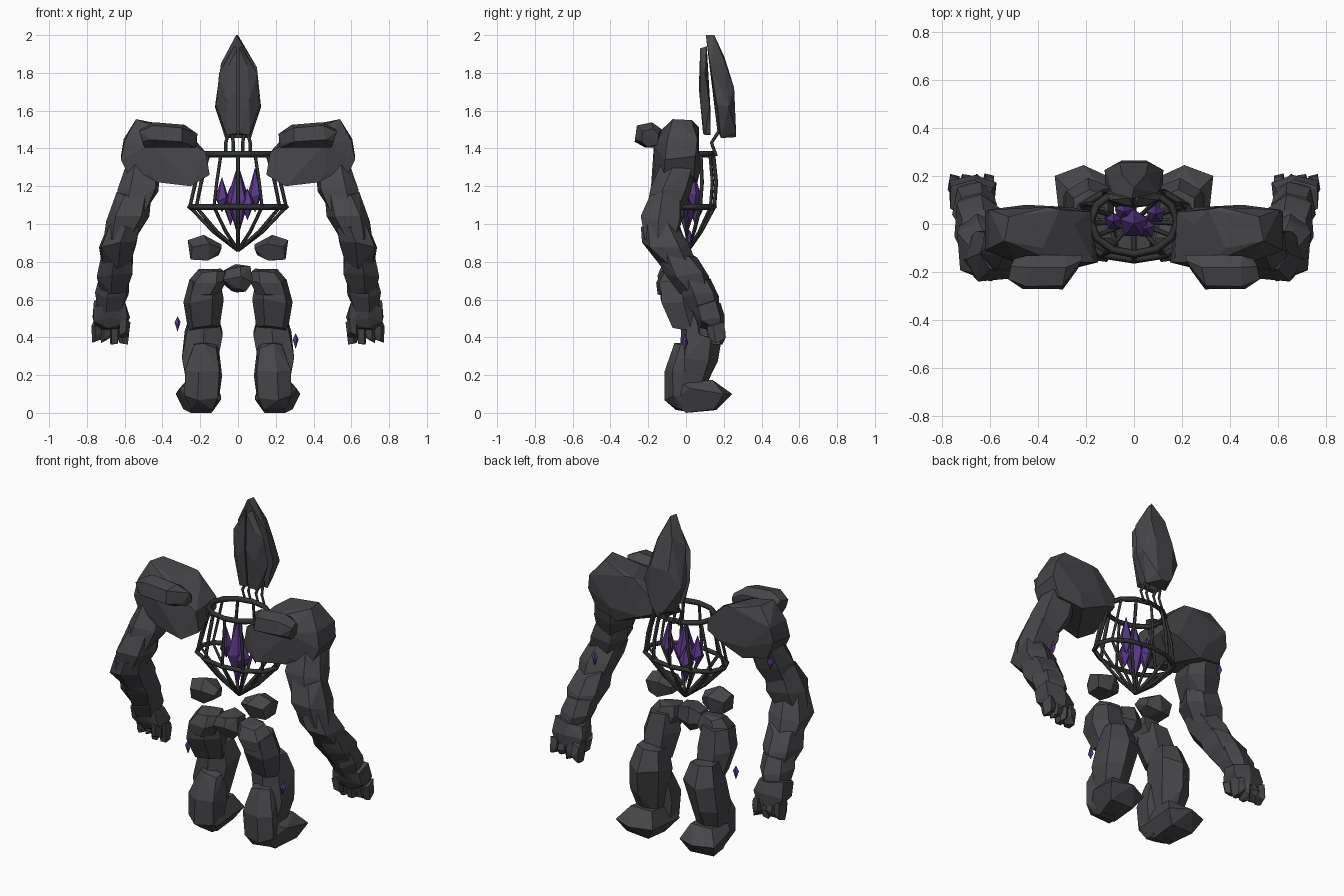
import bpy, bmesh, math, random


def material(name, rgb):
    m = bpy.data.materials.new(name)
    m.diffuse_color = (*rgb, 1)
    return m


STONE = material("dark_stone", (0.062, 0.060, 0.066))
IRON = material("cage_iron", (0.030, 0.033, 0.032))
CRYSTAL = material("purple_crystal", (0.10, 0.038, 0.235))


def hull(name, pts, mat):
    """Flat faceted convex solid around a set of points."""
    bm = bmesh.new()
    for p in pts:
        bm.verts.new(p)
    bmesh.ops.convex_hull(bm, input=bm.verts)
    loose = [v for v in bm.verts if not v.link_faces]
    bmesh.ops.delete(bm, geom=loose, context='VERTS')
    bmesh.ops.dissolve_limit(bm, angle_limit=math.radians(8), verts=bm.verts, edges=bm.edges)
    bmesh.ops.recalc_face_normals(bm, faces=bm.faces)
    me = bpy.data.meshes.new(name)
    bm.to_mesh(me)
    bm.free()
    me.materials.append(mat)
    ob = bpy.data.objects.new(name, me)
    bpy.context.collection.objects.link(ob)
    return ob


def boxy(t):
    return math.copysign(abs(t) ** 0.75, t)


def rock(name, rings, n=6, axis='z', seed=1, both=True):
    """Chiselled stone: jittered rings (x, y, z, r1, r2) across an axis, optionally mirrored."""
    rng = random.Random(seed)
    pts = []
    ph = rng.uniform(0.1, 1.2)
    for x, y, z, r1, r2 in rings:
        for i in range(n):
            a = ph + 2 * math.pi * i / n
            k = 1.05 + rng.uniform(-0.07, 0.07)
            u, v = r1 * k * boxy(math.cos(a)), r2 * k * boxy(math.sin(a))
            w = rng.uniform(-0.018, 0.018)
            pts.append((x + u, y + v, z + w) if axis == 'z' else (x + w, y + u, z + v))
    if not both:
        return hull(name, pts, STONE)
    hull("right_" + name, pts, STONE)
    hull("left_" + name, [(-x, y, z) for x, y, z in pts], STONE)


def rod(name, pts, r=0.008, closed=False):
    """Thin square bar along a path."""
    cu = bpy.data.curves.new(name, 'CURVE')
    cu.dimensions = '3D'
    cu.bevel_depth = r
    cu.bevel_resolution = 0
    cu.use_fill_caps = True
    sp = cu.splines.new('POLY')
    sp.points.add(len(pts) - 1)
    for p, co in zip(sp.points, pts):
        p.co = (*co, 1)
    sp.use_cyclic_u = closed
    cu.materials.append(IRON)
    ob = bpy.data.objects.new(name, cu)
    bpy.context.collection.objects.link(ob)


def crystal(name, x, y, z0, zm, z1, r, n=5):
    pts = [(x, y, z0), (x, y, z1)]
    for i in range(n):
        a = 2 * math.pi * (i + 0.25) / n
        pts.append((x + r * math.cos(a), y + r * math.sin(a), zm + 0.01 * (-1) ** i))
    hull(name, pts, CRYSTAL)


for s, side in ((1, "right"), (-1, "left")):
    # Shoulders: a wedge towards the chest and a taller outer boulder
    wedge = [(0.17, -0.16, 1.38), (0.15, -0.16, 1.26), (0.18, 0.05, 1.39), (0.18, 0.05, 1.32),
             (0.25, -0.185, 1.20), (0.26, 0.07, 1.29), (0.42, -0.16, 1.22), (0.42, 0.06, 1.22),
             (0.32, -0.16, 1.47), (0.31, 0.06, 1.51), (0.25, 0.0, 1.47), (0.46, -0.17, 1.42),
             (0.54, -0.07, 1.555), (0.52, 0.03, 1.55), (0.60, -0.10, 1.44), (0.605, 0.06, 1.45),
             (0.62, -0.11, 1.34), (0.62, 0.05, 1.36), (0.46, -0.16, 1.27), (0.45, 0.08, 1.30),
             (0.57, -0.12, 1.24), (0.57, 0.04, 1.25), (0.36, 0.07, 1.51), (0.38, -0.10, 1.51)]
    hull(side + "_shoulder", [(s * x, y, z) for x, y, z in wedge], STONE)
    # Feet, blunt at the far end
    foot = [(0.09, -0.07, 0.07), (0.24, -0.08, 0.06), (0.12, -0.04, 0.16), (0.26, -0.03, 0.16),
            (0.31, 0.02, 0.13), (0.13, 0.14, 0.175), (0.27, 0.14, 0.175), (0.33, 0.20, 0.10),
            (0.21, 0.245, 0.10), (0.09, 0.19, 0.09), (0.14, 0.0, 0.0), (0.25, 0.0, 0.0),
            (0.14, 0.16, 0.015), (0.29, 0.15, 0.02)]
    hull(side + "_foot", [(s * x, y, z) for x, y, z in foot], STONE)
rock("shoulder_lump", [(0.23, -0.16, 1.44, 0.03, 0.035), (0.30, -0.20, 1.465, 0.068, 0.06),
                       (0.45, -0.20, 1.475, 0.068, 0.06), (0.51, -0.19, 1.455, 0.045, 0.045)],
     axis='x', seed=8)

# Arms: a chain of overlapping stones
rock("upper_arm", [(0.51, -0.04, 1.30, 0.09, 0.09), (0.53, -0.085, 1.18, 0.11, 0.105),
                   (0.56, -0.115, 1.08, 0.085, 0.085)], seed=5)
rock("arm_middle", [(0.55, -0.11, 1.16, 0.085, 0.08), (0.585, -0.13, 1.03, 0.11, 0.11),
                    (0.62, -0.135, 0.93, 0.085, 0.085)], seed=6)
rock("elbow", [(0.605, -0.145, 1.00, 0.085, 0.09), (0.635, -0.11, 0.89, 0.10, 0.125),
               (0.645, -0.035, 0.78, 0.08, 0.09)], seed=7)
rock("forearm", [(0.64, -0.05, 0.84, 0.085, 0.10), (0.65, 0.01, 0.735, 0.097, 0.11),
                 (0.66, 0.055, 0.64, 0.07, 0.08)], seed=9)
rock("lower_forearm", [(0.655, 0.045, 0.70, 0.075, 0.085), (0.665, 0.08, 0.62, 0.088, 0.09),
                       (0.675, 0.105, 0.54, 0.065, 0.07)], seed=10)
rock("hand", [(0.68, 0.105, 0.58, 0.09, 0.075), (0.675, 0.125, 0.50, 0.10, 0.08),
              (0.675, 0.14, 0.45, 0.08, 0.06)], seed=11)
for i in range(4):
    fx = 0.605 + i * 0.048
    rock(f"finger_{i + 1}", [(fx, 0.155, 0.47, 0.026, 0.045), (fx, 0.165, 0.415, 0.028, 0.045),
                             (fx, 0.165, 0.378, 0.022, 0.033)], n=5, seed=20 + i)
rock("thumb", [(0.60, 0.085, 0.48, 0.03, 0.03), (0.605, 0.095, 0.41, 0.025, 0.028)], n=5, seed=30)

# Pelvis and the stones floating at the waist
rock("pelvis", [(0, -0.075, 0.655, 0.04, 0.045), (0, -0.075, 0.71, 0.085, 0.075),
                (0, -0.07, 0.77, 0.07, 0.06)], seed=12, both=False)
rock("waist_stone", [(0.10, -0.05, 0.86, 0.05, 0.03), (0.17, -0.05, 0.87, 0.085, 0.07),
                     (0.25, -0.05, 0.86, 0.06, 0.05)], axis='x', n=5, seed=13)

# Legs
rock("hip", [(0.14, -0.065, 0.755, 0.065, 0.06), (0.155, -0.07, 0.70, 0.095, 0.085),
             (0.185, -0.065, 0.62, 0.085, 0.08)], seed=14)
rock("thigh", [(0.175, -0.05, 0.70, 0.08, 0.085), (0.185, -0.035, 0.59, 0.10, 0.105),
               (0.18, 0.01, 0.45, 0.075, 0.085)], seed=15)
rock("calf", [(0.18, 0.06, 0.54, 0.075, 0.08), (0.185, 0.075, 0.42, 0.105, 0.105),
              (0.20, 0.06, 0.28, 0.10, 0.10), (0.20, 0.03, 0.14, 0.07, 0.07)], seed=16)
rock("shin", [(0.17, 0.0, 0.36, 0.065, 0.06), (0.185, -0.03, 0.21, 0.095, 0.085),
              (0.19, -0.03, 0.08, 0.09, 0.075), (0.19, -0.01, 0.02, 0.06, 0.055)], seed=17)

# Head: a thin split mask in front of a long leaning block
back = [(-0.01, 0.105, 2.0), (0.0, 0.15, 2.0), (-0.09, 0.13, 1.85), (0.10, 0.13, 1.83),
        (-0.05, 0.205, 1.88), (0.05, 0.205, 1.86), (0.0, 0.165, 1.5)]
for s, side in ((1, "right"), (-1, "left")):
    back += [(s * x, y, z) for x, y, z in (
        (0.12, 0.165, 1.63), (0.122, 0.225, 1.62), (0.06, 0.255, 1.72),
        (0.05, 0.265, 1.49), (0.068, 0.185, 1.455), (0.02, 0.265, 1.46))]
    mask = [(0.004, 0.075, 1.93), (0.02, 0.11, 1.94), (0.004, 0.068, 1.72), (0.05, 0.075, 1.84),
            (0.10, 0.10, 1.80), (0.06, 0.075, 1.65), (0.115, 0.125, 1.63), (0.004, 0.13, 1.6),
            (0.004, 0.09, 1.48), (0.06, 0.10, 1.47), (0.07, 0.13, 1.48), (0.004, 0.13, 1.47)]
    hull(side + "_mask_half", [(s * x, y, z) for x, y, z in mask], STONE)
    # Neck rods
    for j, (x0, x1) in enumerate(((0.025, 0.035), (0.065, 0.045))):
        rod(f"{side}_neck_rod_{j + 1}", [(s * x0, 0.16, 1.36), (s * x0, 0.135, 1.43),
                                         (s * x1, 0.18, 1.50)], 0.009)
hull("head_back", back, STONE)

# Rib cage: two rings and ribs meeting in a point (radius x, radius y, centre y, height)
N = 12
levels = [(0.18, 0.135, 0.01, 1.37), (0.225, 0.15, 0.01, 1.22), (0.255, 0.15, 0.0, 1.09),
          (0.13, 0.075, 0.005, 0.96), (0.0, 0.0, 0.01, 0.86)]


def at(level, i):
    a = 2 * math.pi * i / N
    rx, ry, cy, z = levels[level]
    return (rx * math.cos(a), cy + ry * math.sin(a), z)


for i in range(N):
    rod(f"rib_{i + 1}", [at(k, i) for k in range(5)], 0.010)
rod("upper_ring", [at(0, i) for i in range(N)], 0.017, True)
rod("middle_ring", [at(2, i) for i in range(N)], 0.015, True)

# Crystal heart and small floating shards
crystal("heart_crystal", 0.0, 0.0, 0.93, 1.12, 1.32, 0.062)
for i, (x, y, z0, zm, z1, r) in enumerate((
        (-0.085, 0.01, 1.06, 1.13, 1.25, 0.037), (0.09, 0.04, 1.06, 1.15, 1.30, 0.04),
        (0.05, -0.02, 1.02, 1.10, 1.19, 0.04), (-0.04, 0.05, 0.99, 1.09, 1.20, 0.042))):
    crystal(f"side_crystal_{i + 1}", x, y, z0, zm, z1, r)
for i, (x, y, z) in enumerate(((-0.32, -0.02, 0.47), (0.305, -0.005, 0.38),
                               (0.596, 0.02, 0.93), (-0.585, 0.03, 1.22))):
    crystal(f"floating_shard_{i + 1}", x, y, z - 0.042, z, z + 0.042, 0.017, 4)
